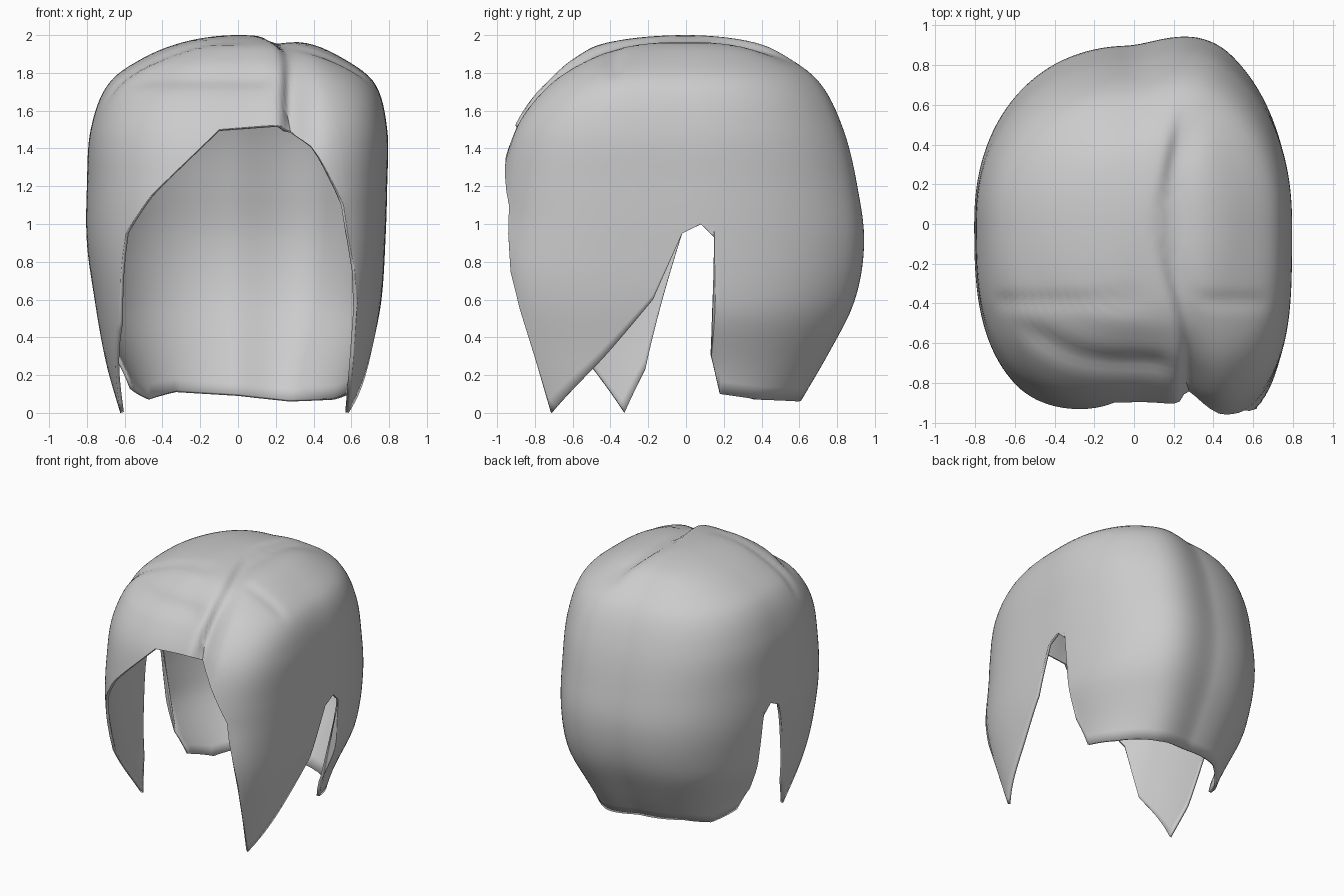
import bpy, bmesh
from math import atan2, sin, cos, exp, sqrt, ceil, radians
from mathutils import Vector

if "Cube" in bpy.data.objects:
    bpy.data.objects.remove(bpy.data.objects["Cube"], do_unlink=True)

# Head-shaped profile: height, reach to -x, +x, front, back
PROFILE = [
    (2.00, 0, 0, 0, 0),
    (1.96, .30, .36, .42, .36),
    (1.88, .50, .55, .58, .53),
    (1.75, .68, .72, .73, .69),
    (1.50, .78, .79, .90, .82),
    (1.20, .80, .79, .97, .90),
    (.90, .80, .78, .99, .94),
    (.60, .76, .76, .98, .89),
    (.30, .71, .71, .92, .74),
    (.00, .64, .67, .84, .56),
]
# Hem outline: back, -x gap, -x lock, fringe, +x lock, +x gap, back
HEM = [
    (-.001, .6, .09), (-.35, .55, .11), (-.46, .35, .07), (-.55, .17, .13), (-.68, .14, .3),
    (-.78, .15, .93), (-.79, .08, 1), (-.79, -.02, .95), (-.73, -.12, .6),
    (-.64, -.2, .23), (-.61, -.32, 0), (-.56, -.61, .48), (-.6, -.82, .95),
    (-.45, -.88, 1.15), (-.1, -.9, 1.5), (.28, -.85, 1.53), (.38, -.92, 1.42),
    (.56, -.94, 1.1), (.58, -.94, .95), (.65, -.91, .55), (.59, -.72, 0), (.7, -.45, .28),
    (.74, -.17, .6), (.79, -.02, .95), (.79, .08, 1), (.78, .15, .93),
    (.68, .14, .3), (.55, .17, .1), (.46, .35, .07), (.25, .55, .06), (.001, .6, .09),
]
# Rows of quads in the crown, the middle and the hanging ends
BANDS = (22, 14, 16)


def reach(w, col):
    """Smooth profile lookup; w is the root of the drop below the crown."""
    ws = [sqrt(2 - row[0]) for row in PROFILE]
    vs = [row[col] for row in PROFILE]
    last = len(ws) - 1
    i = max(j for j in range(last) if ws[j] <= w + 1e-9)

    def slope(j):
        a, b = max(j - 1, 0), min(j + 1, last)
        return (vs[b] - vs[a]) / (ws[b] - ws[a])
    h = ws[i + 1] - ws[i]
    t = (w - ws[i]) / h
    return ((1 + 2 * t) * (1 - t) ** 2 * vs[i] + t * (1 - t) ** 2 * h * slope(i)
            + t * t * (3 - 2 * t) * vs[i + 1] + t * t * (t - 1) * h * slope(i + 1))


def fade(v, lo, hi):
    t = min(1, max(0, (v - lo) / (hi - lo)))
    return t * t * (3 - 2 * t)


def dent(p):
    """Depth of the parting and the fringe folds."""
    x, y, z = p
    line = .19 + .1 * fade(-y, .1, .65) + .07 * fade(y, .1, .7)
    off = x - line
    part = exp(-(off / (.045 if off < 0 else .1)) ** 2)
    part *= (.035 + .045 * fade(-y, .5, .85)) * fade(.65 - y, 0, .3) * fade(z, 1.3, 1.5)
    side = 1 - fade(x, -.05, .12) + fade(x, .28, .4) * (1 - fade(x, .6, .72))
    fold = .012 * exp(-((y + .39) / .04) ** 2) * side * fade(z, 1.6, 1.75)
    ledge = .025 * exp(-((z - 1.78) / .05) ** 2) * fade(-y, .45, .6) * (1 - fade(x, .1, .25))
    return part + fold + ledge


def point(angle, w):
    c, s = sin(angle), -cos(angle)
    a = reach(w, 1 if c < 0 else 2)
    if s > 0:
        # The back is fuller toward +x and tucks in near the hem
        n = 2.2
        a *= 1 - .12 * fade(s, 0, .25) * fade(w, 1.2, 1.38)
        b = reach(w, 4) * (.955 + .15 * fade(c, -.05, .5))
    else:
        # The +x lock stands further forward
        n = 2.8 if c < 0 else 3.6
        b = reach(w, 3) * (1 + fade(c, 0, .5) * (.05 + .06 * fade(w, .95, 1.15)))
    n = 2.2 + (n - 2.2) * fade(w, .1, .7)
    r = (abs(c / a) ** n + abs(s / b) ** n) ** (-1 / n)
    p = Vector((c * r, s * r, 2 - w * w))
    inward = Vector((0, 0, 1)) - p
    return p + inward.normalized() * dent(p)


def strand(angle, hem):
    """Points from the crown to the hem, with level rows down to the gaps."""
    stops = [0, sqrt(.4), sqrt(2 - max(1.02, hem + .03)), sqrt(2 - hem)]
    return [point(angle, w0 + (w1 - w0) * k / rows)
            for w0, w1, rows in zip(stops, stops[1:], BANDS) for k in range(1, rows + 1)]


# Columns of strands run around the head
columns = []
stops = sorted((atan2(x, -y), z) for x, y, z in HEM)
for (a0, z0), (a1, z1) in zip(stops, stops[1:]):
    steps = ceil((a1 - a0) / radians(2))
    columns += [(a0 + (a1 - a0) * k / steps, z0 + (z1 - z0) * k / steps) for k in range(steps)]

bm = bmesh.new()
crown = bm.verts.new((0, 0, 2))
strands = [[bm.verts.new(p) for p in strand(*column)] for column in columns]
for left, right in zip(strands, strands[1:] + strands[:1]):
    bm.faces.new((crown, left[0], right[0]))
    for k in range(len(left) - 1):
        bm.faces.new((left[k], left[k + 1], right[k + 1], right[k]))
mesh = bpy.data.meshes.new("hair")
bm.to_mesh(mesh)
bm.free()
hair = bpy.data.objects.new("hair", mesh)
bpy.context.collection.objects.link(hair)

# Thin shell, growing inward
shell = hair.modifiers.new("thickness", 'SOLIDIFY')
shell.thickness = .02
shell.offset = -1

# Plain grey
grey = bpy.data.materials.new("light grey")
grey.use_nodes = True
colour = (.6, .6, .6, 1)
grey.diffuse_color = colour
grey.node_tree.nodes["Principled BSDF"].inputs["Base Color"].default_value = colour
mesh.materials.append(grey)

bpy.context.view_layer.objects.active = hair
hair.select_set(True)
bpy.ops.object.shade_smooth_by_angle(angle=radians(50))
